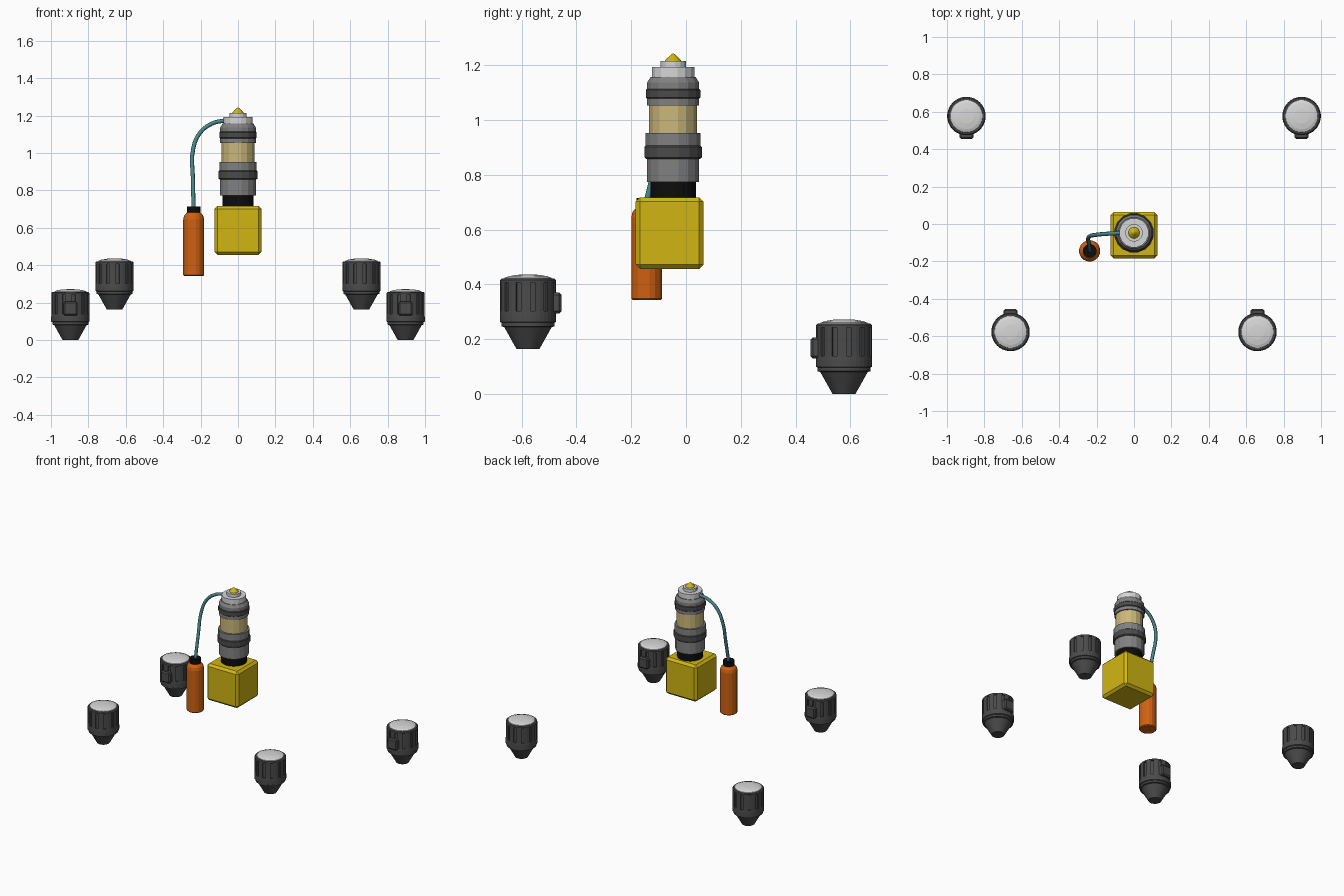
import bpy, bmesh, math
from mathutils import Vector

if "Cube" in bpy.data.objects:
    bpy.data.objects.remove(bpy.data.objects["Cube"])


def material(name, *rgb):
    m = bpy.data.materials.new(name)
    m.diffuse_color = (*rgb, 1)
    m.use_nodes = True
    m.node_tree.nodes["Principled BSDF"].inputs["Base Color"].default_value = m.diffuse_color
    return m


DARK = material("dark grey", .07, .07, .07)
GREY = material("mid grey", .22, .22, .22)
PALE = material("pale grey", .68, .68, .68)
TAN = material("tan", .60, .48, .20)
YELLOW = material("yellow", .64, .47, .006)
ORANGE = material("orange", .62, .12, .006)
TEAL = material("teal", .07, .24, .25)
BLACK = material("black", .004, .004, .004)


def finish(bm, name, mat, loc=(0, 0, 0)):
    bmesh.ops.recalc_face_normals(bm, faces=bm.faces)
    me = bpy.data.meshes.new(name)
    bm.to_mesh(me)
    bm.free()
    me.materials.append(mat)
    ob = bpy.data.objects.new(name, me)
    ob.location = loc
    bpy.context.collection.objects.link(ob)
    return ob


def lathe_mesh(profile, sides):
    """Closed solid of revolution from (radius, z) pairs."""
    bm = bmesh.new()
    rings = []
    for r, z in profile:
        rings.append([bm.verts.new((r * math.cos(a), r * math.sin(a), z))
                      for a in (2 * math.pi * (i + .5) / sides for i in range(sides))])
    for lo, hi in zip(rings, rings[1:]):
        for i in range(sides):
            j = (i + 1) % sides
            bm.faces.new((lo[i], lo[j], hi[j], hi[i]))
    bm.faces.new(rings[0][::-1])
    bm.faces.new(rings[-1])
    return bm


def lathe(name, mat, profile, loc, sides=16):
    return finish(lathe_mesh(profile, sides), name, mat, loc)


def box(name, mat, size, loc, bevel):
    bm = bmesh.new()
    bmesh.ops.create_cube(bm, size=1)
    bmesh.ops.scale(bm, vec=size, verts=bm.verts)
    bmesh.ops.bevel(bm, geom=bm.edges[:], offset=bevel, segments=1, affect='EDGES')
    return finish(bm, name, mat, loc)


# Yellow base block
box("base_block", YELLOW, (.25, .247, .262), (0, -.06, .587), .016)

# Stacked column
axis = (0, -.047, 0)
lathe("neck", BLACK, [(.084, .71), (.084, .775)], axis, 24)
lathe("lower_housing", GREY, [(.097, .773), (.097, .862), (.102, .905), (.102, .952)], axis)
lathe("lower_band", DARK, [(.1, .858), (.107, .864), (.107, .902), (.1, .908)], axis)
lathe("window_tube", TAN, [(.089, .95), (.089, 1.056)], axis)
lathe("upper_housing", GREY, [(.097, 1.054), (.097, 1.137), (.084, 1.157)], axis)
lathe("upper_band", DARK, [(.095, 1.076), (.101, 1.082), (.101, 1.11), (.095, 1.116)], axis)
lathe("top_plate", PALE, [(.079, 1.155), (.079, 1.193)], axis)
lathe("top_collar", PALE, [(.047, 1.19), (.047, 1.215)], axis)
lathe("tip", YELLOW, [(.031, 1.213), (.028, 1.22), (.006, 1.241), (.001, 1.243)], axis)

# Gas bottle with cap
bottle = (-.237, -.144, 0)
lathe("bottle", ORANGE, [(.052, .343), (.057, .348), (.057, .645), (.052, .665), (.037, .682)], bottle)
lathe("bottle_cap", BLACK, [(.037, .68), (.037, .715)], bottle)

# Hose from bottle to column top
curve = bpy.data.curves.new("hose", 'CURVE')
curve.dimensions = '3D'
curve.bevel_depth = .011
curve.bevel_resolution = 2
curve.resolution_u = 5
curve.use_fill_caps = True
path = [(-.237, -.144, .7), (-.241, -.105, .86), (-.24, -.068, 1.02),
        (-.205, -.058, 1.105), (-.14, -.052, 1.157), (-.065, -.047, 1.175)]
spline = curve.splines.new('BEZIER')
spline.bezier_points.add(len(path) - 1)
for p, co in zip(spline.bezier_points, path):
    p.co = co
    p.handle_left_type = p.handle_right_type = 'AUTO'
hose = bpy.data.objects.new("hose", curve)
curve.materials.append(TEAL)
bpy.context.collection.objects.link(hose)


# Four pods: slotted body, domed lens, side lug facing the middle
def pod(tag, x, y, z):
    bm = lathe_mesh([(.042, 0), (.087, .08), (.097, .083), (.097, .096), (.103, .099), (.103, .124),
                     (.102, .138), (.102, .243), (.102, .252), (.096, .257)], 36)
    bm.faces.ensure_lookup_table()
    slots = [bm.faces[6 * 36 + i] for i in range(0, 36, 3)]
    bmesh.ops.inset_individual(bm, faces=slots, thickness=.001, depth=0)
    new = bmesh.ops.extrude_discrete_faces(bm, faces=slots)["faces"]
    for f in new:
        n = f.calc_center_median()
        n.z = 0
        bmesh.ops.translate(bm, vec=n.normalized() * -.009, verts=f.verts)
    finish(bm, tag + "_pod_body", DARK, (x, y, z))
    lathe(tag + "_pod_lens", PALE, [(.088, .255), (.086, .26), (.07, .266), (.04, .271), (.01, .272)],
          (x, y, z), 36)
    inward = -math.copysign(1, y)
    box(tag + "_pod_lug", DARK, (.074, .05, .076), (x, y + inward * .097, z + .168), .008)


for side, s in (("left", -1), ("right", 1)):
    pod("front_" + side, s * .66, -.577, .164)
    pod("rear_" + side, s * .896, .577, 0)
